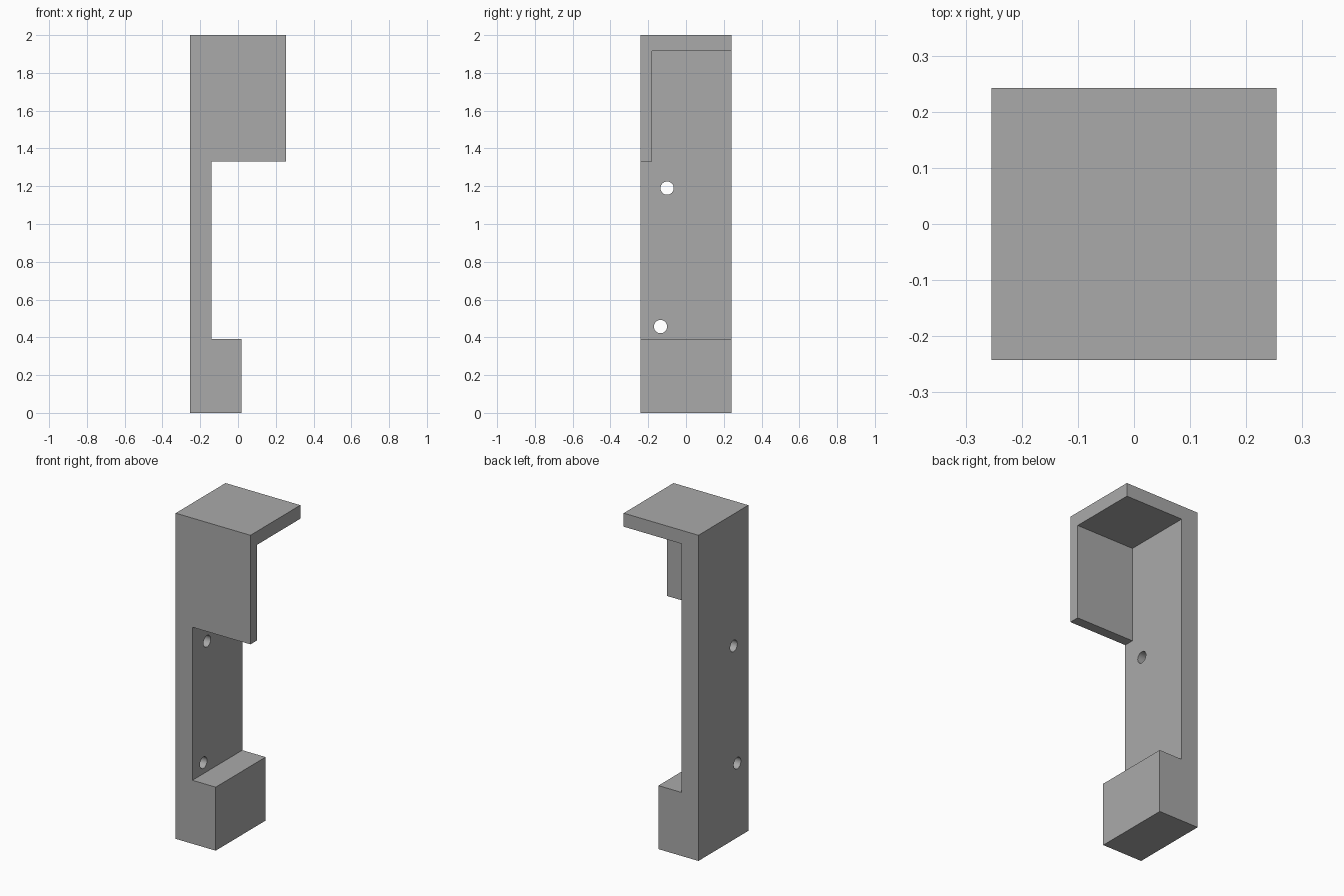
import bpy, bmesh
from math import pi
from mathutils import Matrix, Vector

cube = bpy.data.objects.get("Cube")
if cube:
    bpy.data.objects.remove(cube, do_unlink=True)

grey = bpy.data.materials.new("plain_grey")
grey.use_nodes = True
colour = (0.4, 0.4, 0.4, 1)
grey.diffuse_color = colour
grey.node_tree.nodes["Principled BSDF"].inputs["Base Color"].default_value = colour

# Main dimensions
LEFT, RIGHT, WALL, FOOT = -0.254, 0.254, -0.14, 0.018
DEPTH, HEIGHT = 0.242, 2.0


def make_object(name, bm):
    bmesh.ops.recalc_face_normals(bm, faces=bm.faces)
    mesh = bpy.data.meshes.new(name)
    bm.to_mesh(mesh)
    bm.free()
    mesh.materials.append(grey)
    obj = bpy.data.objects.new(name, mesh)
    bpy.context.collection.objects.link(obj)
    return obj


def cut(target, name, bm):
    cutter = make_object(name, bm)
    cutter.hide_render = True
    mod = target.modifiers.new(name, "BOOLEAN")
    mod.operation, mod.solver, mod.object = "DIFFERENCE", "EXACT", cutter
    bpy.context.view_layer.objects.active = target
    bpy.ops.object.modifier_apply(modifier=mod.name)
    bpy.data.objects.remove(cutter, do_unlink=True)


# Bracket: side profile extruded through the depth
profile = [(LEFT, 0), (FOOT, 0), (FOOT, 0.39), (WALL, 0.39),
           (WALL, 1.33), (RIGHT, 1.33), (RIGHT, HEIGHT), (LEFT, HEIGHT)]
bm = bmesh.new()
face = bm.faces.new([bm.verts.new((x, -DEPTH, z)) for x, z in profile])
side = bmesh.ops.extrude_face_region(bm, geom=[face])["geom"]
bmesh.ops.translate(bm, vec=(0, 2 * DEPTH, 0),
                    verts=[v for v in side if isinstance(v, bmesh.types.BMVert)])
bracket = make_object("bracket", bm)

# Pocket behind the front plate and under the top plate
low, high = Vector((WALL, -0.18, 1.2)), Vector((0.4, 0.4, 1.917))
bm = bmesh.new()
bmesh.ops.create_cube(bm, size=1, matrix=Matrix.Translation((low + high) / 2)
                      @ Matrix.Diagonal((*(high - low), 1)))
cut(bracket, "pocket_cutter", bm)

# Screw holes through the wall
for y, z in [(-0.1, 1.19), (-0.135, 0.457)]:
    bm = bmesh.new()
    bmesh.ops.create_cone(bm, cap_ends=True, segments=32, radius1=0.035, radius2=0.035, depth=0.4,
                          matrix=Matrix.Translation((-0.2, y, z)) @ Matrix.Rotation(pi / 2, 4, "Y"))
    cut(bracket, "hole_cutter", bm)

bracket.select_set(True)
bpy.context.view_layer.objects.active = bracket
bpy.ops.object.shade_smooth_by_angle()
